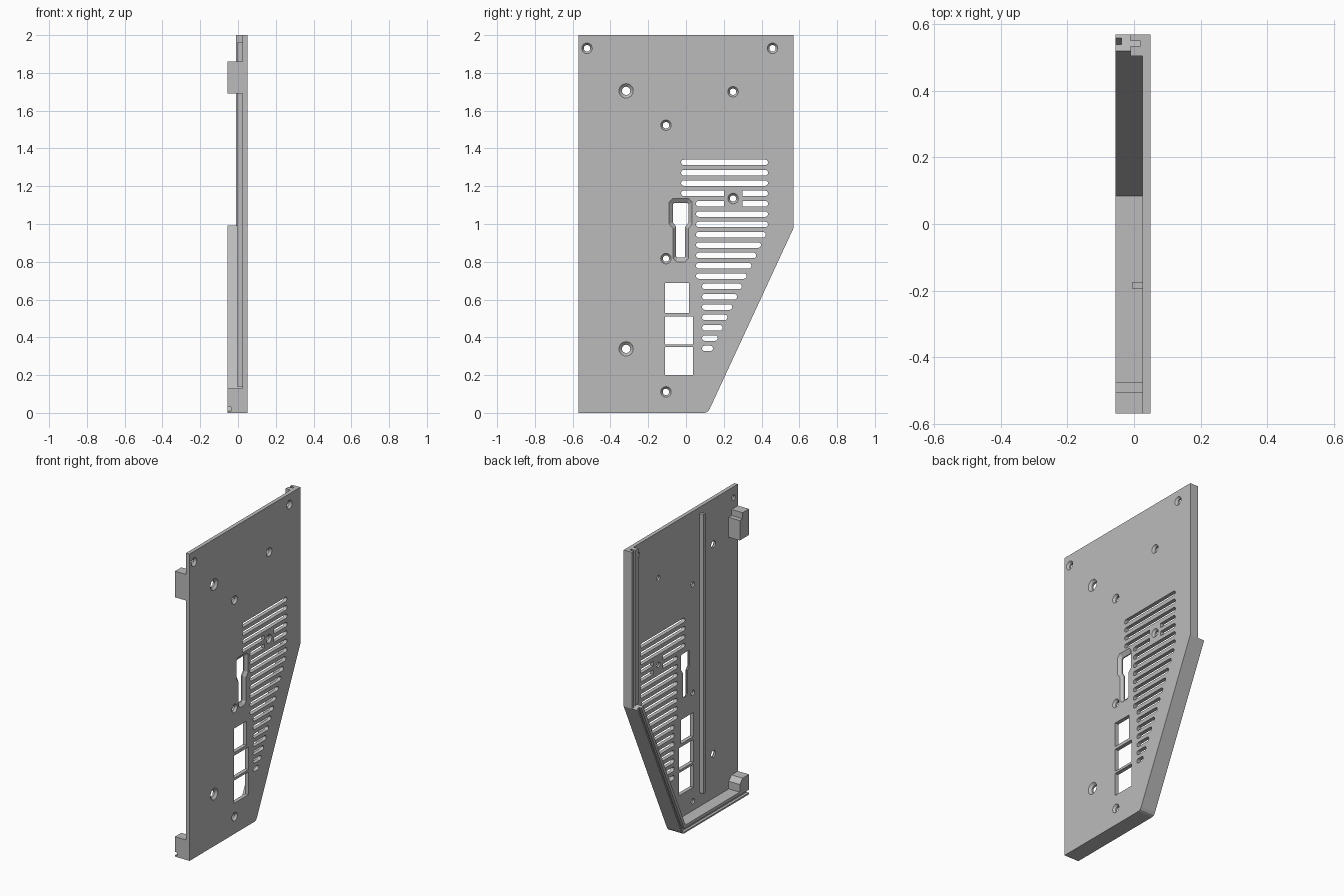
import bpy, bmesh, math
from mathutils import Vector

cube = bpy.data.objects.get("Cube")
if cube:
    bpy.data.objects.remove(cube, do_unlink=True)

grey = bpy.data.materials.new("plain_grey")
grey.use_nodes = True
grey.diffuse_color = (0.5, 0.5, 0.5, 1)
grey.node_tree.nodes["Principled BSDF"].inputs["Base Color"].default_value = (0.5, 0.5, 0.5, 1)

FACE, BACK, RIM, LIP = 0.05, 0.025, -0.055, -0.01


def loft(bm, rings):
    """Skin a list of equal-length closed rings and cap both ends."""
    rows = [[bm.verts.new(p) for p in ring] for ring in rings]
    n = len(rows[0])
    for a, b in zip(rows, rows[1:]):
        for i in range(n):
            j = (i + 1) % n
            bm.faces.new((a[i], a[j], b[j], b[i]))
    bm.faces.new(rows[0])
    bm.faces.new(rows[-1])


def prism(bm, outline, x0, x1):
    loft(bm, [[(x, y, z) for y, z in outline] for x in (x0, x1)])


def rect(y0, y1, z0, z1):
    return [(y0, z0), (y1, z0), (y1, z1), (y0, z1)]


def finish(bm, name):
    bmesh.ops.recalc_face_normals(bm, faces=bm.faces)
    mesh = bpy.data.meshes.new(name)
    bm.to_mesh(mesh)
    bm.free()
    mesh.materials.append(grey)
    obj = bpy.data.objects.new(name, mesh)
    bpy.context.collection.objects.link(obj)
    return obj


def solid(name, outline, x0, x1):
    bm = bmesh.new()
    prism(bm, outline, x0, x1)
    return finish(bm, name)


# Panel plate
edge = [(-0.57, 0), (0.1, 0), (0.115, 0.006), (0.125, 0.02), (0.57, 0.98), (0.57, 2)]
plate = solid("panel_plate", edge + [(-0.57, 2)], BACK, FACE)

cut = bmesh.new()


# Countersunk screw holes
def screw_hole(y, z, r_out, r_in):
    rings = []
    for x, r in ((0.06, r_out), (FACE, r_out), (0.036, r_in), (0, r_in)):
        rings.append([(x, y + r * math.cos(a), z + r * math.sin(a))
                      for a in (math.tau * i / 24 for i in range(24))])
    loft(cut, rings)


for y, z in ((-0.524, 1.93), (0.458, 1.93), (0.249, 1.7), (-0.106, 1.523),
             (0.249, 1.135), (-0.106, 0.817), (-0.106, 0.111)):
    screw_hole(y, z, 0.028, 0.017)
for z in (1.705, 0.339):
    screw_hole(-0.317, z, 0.038, 0.022)


# Ventilation slots, with rounded outer ends
def slot(y0, y1, z, round0=True, round1=True, r=0.0145):
    pts = []
    for end, on, start, s in ((y1, round1, -90, -1), (y0, round0, 90, 1)):
        if on:
            for k in range(9):
                a = math.radians(start + k * 22.5)
                pts.append((end + s * r + r * math.cos(a), z + r * math.sin(a)))
        else:
            pts += [(end, z + s * r), (end, z - s * r)]
    prism(cut, pts, 0, 0.06)


for i in range(19):
    z = 1.326 - 0.0547 * i
    left = -0.026 if i < 4 else 0.053 if i < 12 else 0.085
    right = min(0.434, 0.397 - 0.0254 * (i - 8))
    if i in (3, 4):
        slot(left, 0.2, z, round1=False)
        slot(0.3, right, z, round0=False)
    else:
        slot(left, right, z)

# Connector windows
for y1, z0, z1 in ((0.016, 0.53, 0.687), (0.037, 0.363, 0.51), (0.037, 0.2, 0.348)):
    prism(cut, rect(-0.111, y1, z0, z1), 0, 0.06)


# Keyhole opening with a tapered surround
def keyhole(x, wide, slim, top, neck, bottom, c):
    half = [(slim - c, bottom), (slim, bottom + c), (slim, neck - 0.025),
            (wide, neck), (wide, top - c), (wide - c, top)]
    ring = half + [(-y, z) for y, z in reversed(half)]
    return [(x, y - 0.028, z) for y, z in ring]


outer = (0.061, 0.04, 1.135, 1.0, 0.8, 0.018)
inner = (0.042, 0.024, 1.11, 1.01, 0.822, 0.006)
loft(cut, [keyhole(0.06, *outer), keyhole(FACE, *outer),
           keyhole(0.032, *inner), keyhole(0, *inner)])

cutter = finish(cut, "opening_cutter")
cutter.hide_render = True
mod = plate.modifiers.new("openings", "BOOLEAN")
mod.object = cutter
mod.operation = "DIFFERENCE"
mod.solver = "EXACT"
bpy.context.view_layer.objects.active = plate
plate.select_set(True)
bpy.ops.object.modifier_apply(modifier=mod.name)
bpy.data.objects.remove(cutter, do_unlink=True)


# Edge walls: a grooved section swept along the rim with mitred corners
def inset(d):
    pts = [Vector(p) for p in edge]
    dirs = [(b - a).normalized() for a, b in zip(pts, pts[1:])]
    norms = [Vector((-v.y, v.x)) for v in dirs]
    out = []
    for i, p in enumerate(pts):
        a, b = norms[max(i - 1, 0)], norms[min(i, len(norms) - 1)]
        out.append(p + (a + b) * (d / (1 + a.dot(b))))
    return out


def wall(name, section, first, last):
    paths = [(inset(d), x) for d, x in section]
    bm = bmesh.new()
    loft(bm, [[(x, path[i].x, path[i].y) for path, x in paths]
              for i in range(first, last + 1)])
    return finish(bm, name)


def grooved(g0, g1, width, rim, floor):
    return [(0, BACK), (0, rim), (g0, rim), (g0, floor), (g1, floor),
            (g1, rim), (width, rim), (width, BACK)]


wall("lower_wall", grooved(0.01, 0.03, 0.05, RIM, -0.038), 0, 4)
wall("upper_wall", grooved(0.02, 0.035, 0.065, LIP, 0.02), 4, 5)

# Stiffening rib and mounting blocks
solid("long_rib", rect(-0.195, -0.175, 0.14, 1.96), -0.005, BACK)
solid("upper_block", [(-0.57, 1.69), (-0.475, 1.69), (-0.475, 1.82),
                      (-0.505, 1.82), (-0.505, 1.86), (-0.57, 1.86)], RIM, BACK)
solid("lower_block", [(-0.57, 0.05), (-0.475, 0.05), (-0.475, 0.1),
                      (-0.505, 0.13), (-0.57, 0.13)], RIM, BACK)
